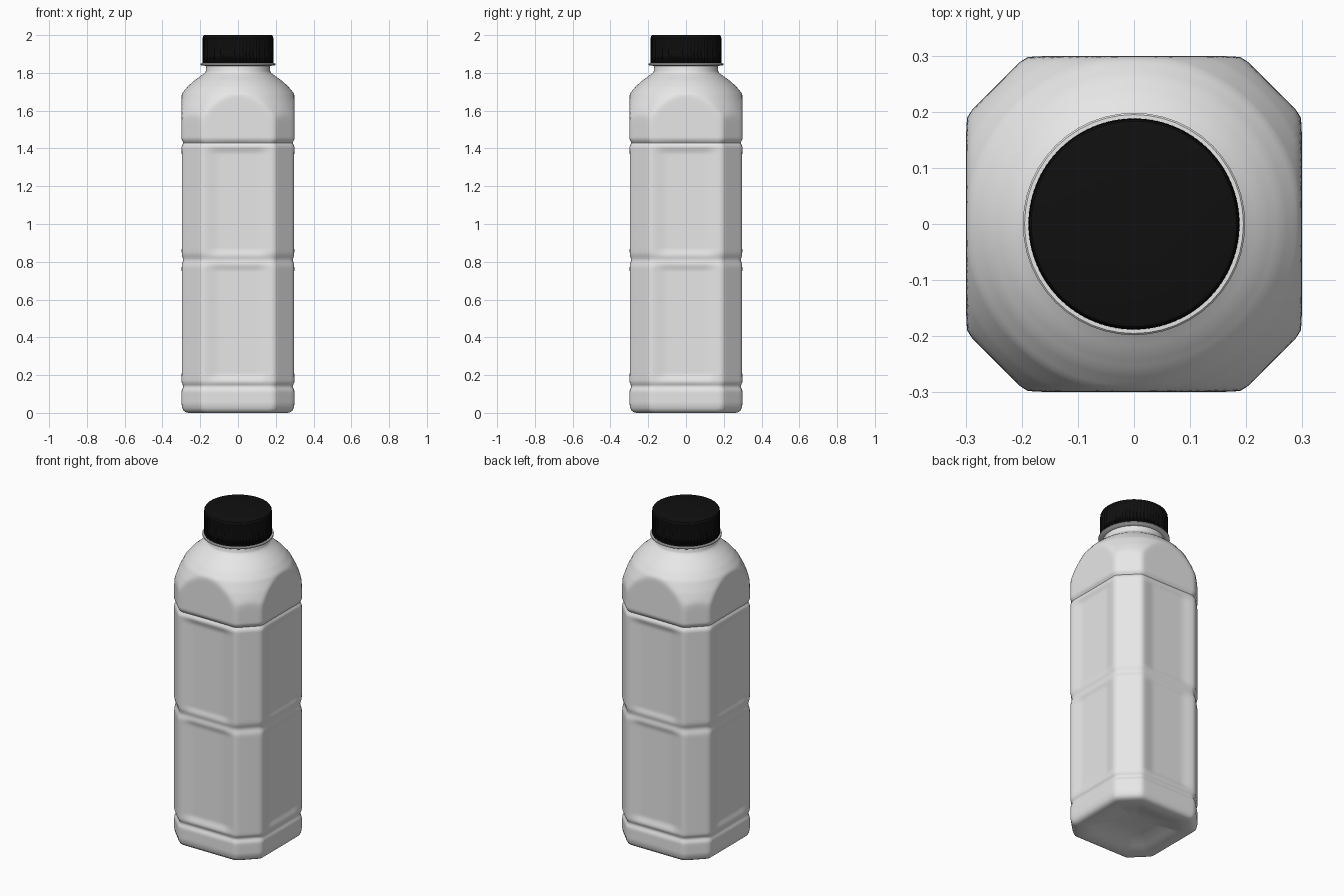
import bpy, bmesh, math

cube = bpy.data.objects.get("Cube")
if cube:
    bpy.data.objects.remove(cube, do_unlink=True)


def material(name, value, rough):
    m = bpy.data.materials.new(name)
    m.use_nodes = True
    m.diffuse_color = (value, value, value, 1)
    bsdf = m.node_tree.nodes["Principled BSDF"]
    bsdf.inputs["Base Color"].default_value = m.diffuse_color
    bsdf.inputs["Roughness"].default_value = rough
    return m


white = material("white_plastic", 0.8, 0.5)
black = material("black_plastic", 0.005, 0.5)


def loft(name, rings, segments, radius, mat, angle):
    """Skin rings of (z, ring value); radius(theta, z, value) shapes each one."""
    bm = bmesh.new()
    loops = []
    for z, value in rings:
        loop = []
        for i in range(segments):
            t = 2 * math.pi * i / segments
            r = radius(t, z, value)
            loop.append(bm.verts.new((r * math.cos(t), r * math.sin(t), z)))
        loops.append(loop)
    for a, b in zip(loops, loops[1:]):
        for i in range(segments):
            j = (i + 1) % segments
            bm.faces.new((a[i], a[j], b[j], b[i]))
    bm.faces.new(loops[0][::-1])
    bm.faces.new(loops[-1])
    bmesh.ops.recalc_face_normals(bm, faces=bm.faces)
    mesh = bpy.data.meshes.new(name)
    bm.to_mesh(mesh)
    bm.free()
    mesh.materials.append(mat)
    ob = bpy.data.objects.new(name, mesh)
    bpy.context.collection.objects.link(ob)
    bpy.ops.object.select_all(action="DESELECT")
    ob.select_set(True)
    bpy.context.view_layer.objects.active = ob
    bpy.ops.object.shade_smooth_by_angle(angle=math.radians(angle))
    return ob


def smoothstep(a, b, x):
    t = min(1, max(0, (x - a) / (b - a)))
    return t * t * (3 - 2 * t)


def lerp_profile(points, z):
    for (z0, r0), (z1, r1) in zip(points, points[1:]):
        if z <= z1:
            return r0 + (r1 - r0) * max(0, z - z0) / (z1 - z0)
    return points[-1][1]


# Round shoulder that cuts into the chamfered square
DOME = [(1.40, 0.42), (1.50, 0.375), (1.57, 0.352), (1.63, 0.328), (1.69, 0.298),
        (1.73, 0.264), (1.76, 0.23), (1.785, 0.195), (1.80, 0.176), (1.81, 0.17)]
GROOVES = [(0.14, 0.011, 0.014), (0.81, 0.009, 0.022), (1.43, 0.012, 0.011)]
PANELS = [(0.16, 0.80), (0.82, 1.42)]
SHARP = 90


def body_radius(t, z, scale):
    groove = sum(d * math.exp(-((z - g) / w) ** 2) for g, d, w in GROOVES)
    total = (1 / lerp_profile(DOME, z)) ** SHARP
    for k in range(8):
        a = t - k * math.pi / 4
        c = math.cos(a)
        if c <= 0.1:
            continue
        d = 0.348 if k % 2 else 0.299
        if k % 2 == 0:
            # shallow soft-edged panels on the four wide faces
            u = abs(d * math.tan(a))
            side = 1 - smoothstep(0.10, 0.19, u)
            for lo, hi in PANELS:
                ends = smoothstep(lo, lo + 0.05, z) * (1 - smoothstep(hi - 0.05, hi, z))
                d -= 0.012 * side * ends
        total += (c / d) ** SHARP
    return (total ** (-1 / SHARP) - groove) * scale


# Bottle body: dimpled base, straight walls, shoulder and neck
base = [(0.035, 0.03), (0.035, 0.25), (0.028, 0.42), (0.012, 0.60), (0.003, 0.70),
        (0.0, 0.78), (0.0, 0.88), (0.004, 0.93), (0.012, 0.965), (0.025, 0.985), (0.04, 0.995)]
walls = [(0.05 + 0.01 * i, 1) for i in range(177)]
loft("bottle_body", base + walls + [(1.86, 1)], 144, body_radius, white, 50)


def round_radius(t, z, r):
    return r


# Support collar below the cap
loft("neck_collar", [(1.836, 0.165), (1.84, 0.195), (1.843, 0.198), (1.848, 0.198),
                     (1.851, 0.195), (1.852, 0.165)], 48, round_radius, white, 40)


# Screw cap with fine grip ridges
def cap_radius(t, z, r):
    ridged = 1.858 < z < 1.982 and r > 0.18
    return r - (0.004 if ridged and int(round(t / (2 * math.pi) * 240)) % 4 > 1 else 0)


loft("screw_cap", [(1.852, 0.16), (1.852, 0.187), (1.858, 0.188), (1.86, 0.188),
                   (1.98, 0.187), (1.984, 0.187), (1.993, 0.186), (1.998, 0.183),
                   (2.0, 0.178), (2.0, 0.05)], 240, cap_radius, black, 35)
